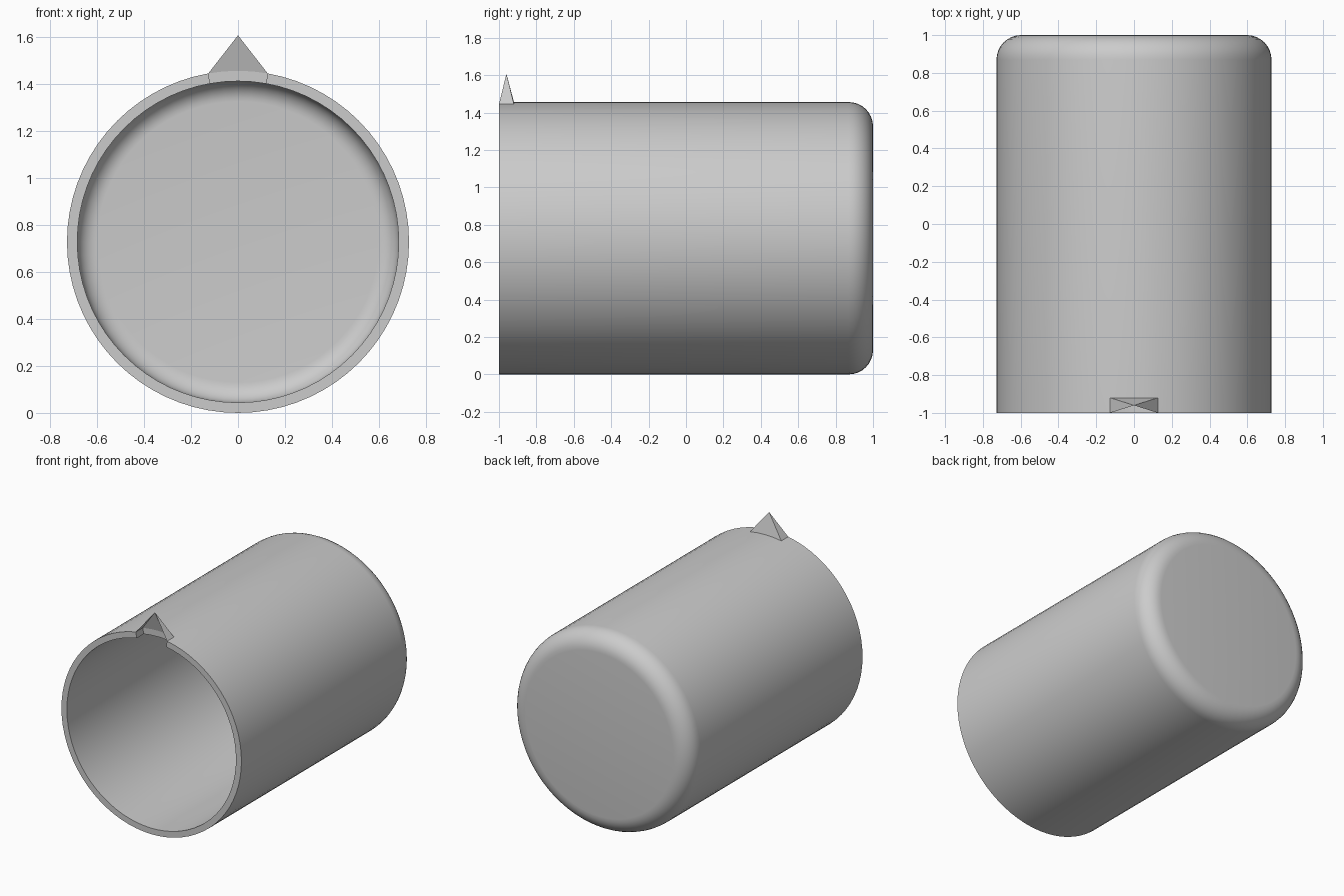
import bpy, bmesh
from math import sin, cos, pi

if "Cube" in bpy.data.objects:
    bpy.data.objects.remove(bpy.data.objects["Cube"])

R, WALL, FILLET = 0.728, 0.044, 0.13
N = 72            # sides; each notch column is 5 degrees
NOTCH_Y = -0.92
CZ = R


def finish(bm, name, recalc=True):
    if recalc:
        bmesh.ops.recalc_face_normals(bm, faces=bm.faces)
    me = bpy.data.meshes.new(name)
    bm.to_mesh(me)
    bm.free()
    ob = bpy.data.objects.new(name, me)
    bpy.context.collection.objects.link(ob)
    bpy.ops.object.select_all(action='DESELECT')
    bpy.context.view_layer.objects.active = ob
    ob.select_set(True)
    bpy.ops.object.shade_smooth_by_angle(angle=pi / 6)
    return ob


def arc(radius, steps=8):
    # quarter round between side wall and closed end, as (r, y)
    return [(R - FILLET + radius * cos(i * pi / 2 / steps),
             1 - FILLET + radius * sin(i * pi / 2 / steps)) for i in range(steps + 1)]


# Wall profile: inner bottom -> rim -> outer bottom
inner = arc(FILLET - WALL)[::-1]
k = len(inner)    # index of the inner notch point
profile = (inner + [(R - WALL, NOTCH_Y), (R - WALL, -1), (R, -1), (R, NOTCH_Y)]
           + arc(FILLET))


def point(col, r, y):
    a = pi / 2 + (col - 2) * 2 * pi / N
    return (r * cos(a), y, CZ + r * sin(a))


# Cup body, lathed around y, with a notch in the top of the rim
bm = bmesh.new()
grid = [[bm.verts.new(point(c, r, y)) for r, y in profile] for c in range(N)]
for c in range(N):
    a, b = grid[c], grid[(c + 1) % N]
    for j in range(len(profile) - 1):
        if c < 4 and k <= j < k + 3:
            continue
        bm.faces.new((a[j], a[j + 1], b[j + 1], b[j]))
    if c < 4:
        bm.faces.new((a[k], a[k + 3], b[k + 3], b[k]))
for c in (0, 4):
    bm.faces.new(grid[c][k:k + 4])
bm.faces.new([g[0] for g in grid])
bm.faces.new([g[-1] for g in grid])
loose = [v for v in bm.verts if not v.link_faces]
bmesh.ops.delete(bm, geom=loose, context='VERTS')
finish(bm, "cup_body")

# Pointed hollow tab above the notch, open at the front
bm = bmesh.new()
apex = bm.verts.new((0, -0.96, 1.607))
back = [bm.verts.new(point(c, R, NOTCH_Y)) for c in range(5)]
front_right = bm.verts.new(point(0, R, -1))
front_left = bm.verts.new(point(4, R, -1))
bm.faces.new([apex] + back)
bm.faces.new((apex, front_right, back[0]))
bm.faces.new((apex, back[-1], front_left))
for f in bm.faces:
    f.normal_update()
    if f.normal.z < 0:
        f.normal_flip()
finish(bm, "rim_tab", recalc=False)
